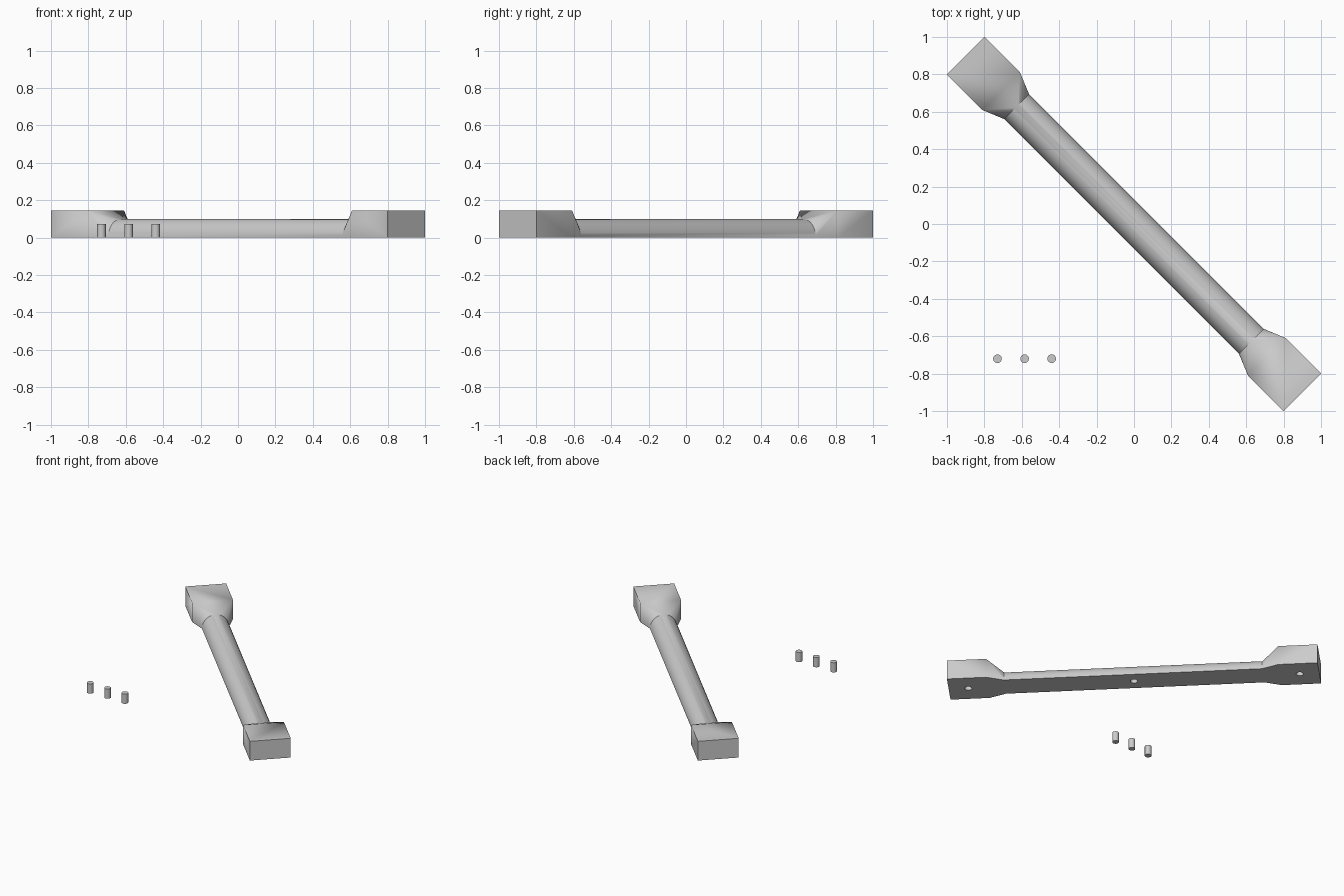
import bpy, bmesh, math
from mathutils import Matrix

if "Cube" in bpy.data.objects:
    bpy.data.objects.remove(bpy.data.objects["Cube"])

grey = bpy.data.materials.new("light_grey")
grey.diffuse_color = (0.6, 0.6, 0.6, 1)
grey.use_nodes = True
grey.node_tree.nodes["Principled BSDF"].inputs["Base Color"].default_value = grey.diffuse_color

END, BLOCK, GRIP = 1.273, 1.004, 0.887   # distances along the bar
HALF_W, BLOCK_H = 0.142, 0.145           # end block
GRIP_R, GRIP_H = 0.094, 0.099            # domed grip section
ARC = 24                                 # even number of arc segments


def smooth(obj):
    bpy.ops.object.select_all(action='DESELECT')
    obj.select_set(True)
    bpy.context.view_layer.objects.active = obj
    bpy.ops.object.shade_smooth_by_angle(angle=math.radians(30))


def cylinder(name, radius, z0, z1, x, y):
    bpy.ops.mesh.primitive_cylinder_add(vertices=24, radius=radius, depth=z1 - z0,
                                        location=(x, y, (z0 + z1) / 2))
    obj = bpy.context.object
    obj.name = name
    obj.data.materials.append(grey)
    return obj


# Handle: two square blocks lofted into a domed, flat-bottomed grip
bm = bmesh.new()


def rect(u):
    return [bm.verts.new((u, v, z)) for v, z in
            ((-HALF_W, 0), (-HALF_W, BLOCK_H), (HALF_W, BLOCK_H), (HALF_W, 0))]


def dome(u):
    return [bm.verts.new((u, -GRIP_R * math.cos(math.pi * i / ARC),
                          GRIP_H * math.sin(math.pi * i / ARC))) for i in range(ARC + 1)]


rings = {}
for s in (-1, 1):
    outer, inner, arc = rect(s * END), rect(s * BLOCK), dome(s * GRIP)
    rings[s] = (outer, inner, arc)
    bm.faces.new(outer)
    for i in range(3):
        bm.faces.new((outer[i], outer[i + 1], inner[i + 1], inner[i]))
    # Transition: side triangles, corner fans and the sloping top triangle
    mid = ARC // 2
    bm.faces.new((inner[0], inner[1], arc[0]))
    bm.faces.new((inner[3], inner[2], arc[ARC]))
    bm.faces.new((inner[1], inner[2], arc[mid]))
    for i in range(ARC):
        corner = inner[1] if i < mid else inner[2]
        bm.faces.new((corner, arc[i], arc[i + 1]))

# Grip surface
a, b = rings[-1][2], rings[1][2]
for i in range(ARC):
    bm.faces.new((a[i], a[i + 1], b[i + 1], b[i]))

# Flat underside
for s in (-1, 1):
    outer, inner, arc = rings[s]
    bm.faces.new((outer[0], outer[3], inner[3], inner[0]))
    bm.faces.new((inner[0], inner[3], arc[ARC], arc[0]))
bm.faces.new((a[0], a[ARC], b[ARC], b[0]))

bm.transform(Matrix.Rotation(math.radians(-45), 4, 'Z'))
bmesh.ops.recalc_face_normals(bm, faces=bm.faces)
mesh = bpy.data.meshes.new("handle")
bm.to_mesh(mesh)
bm.free()
mesh.materials.append(grey)
handle = bpy.data.objects.new("handle", mesh)
bpy.context.collection.objects.link(handle)

# Three blind pin holes in the underside
for d in (-0.805, 0, 0.805):
    cutter = cylinder("hole_cutter", 0.025, -0.05, 0.04, d, -d)
    cutter.hide_render = True
    mod = handle.modifiers.new("hole", 'BOOLEAN')
    mod.operation, mod.solver, mod.object = 'DIFFERENCE', 'EXACT', cutter
    bpy.context.view_layer.objects.active = handle
    bpy.ops.object.modifier_apply(modifier=mod.name)
    bpy.data.objects.remove(cutter)
smooth(handle)

# Loose locating pins
for i in range(3):
    smooth(cylinder(f"pin_{i + 1}", 0.023, 0, 0.073, -0.73 + 0.145 * i, -0.72))
